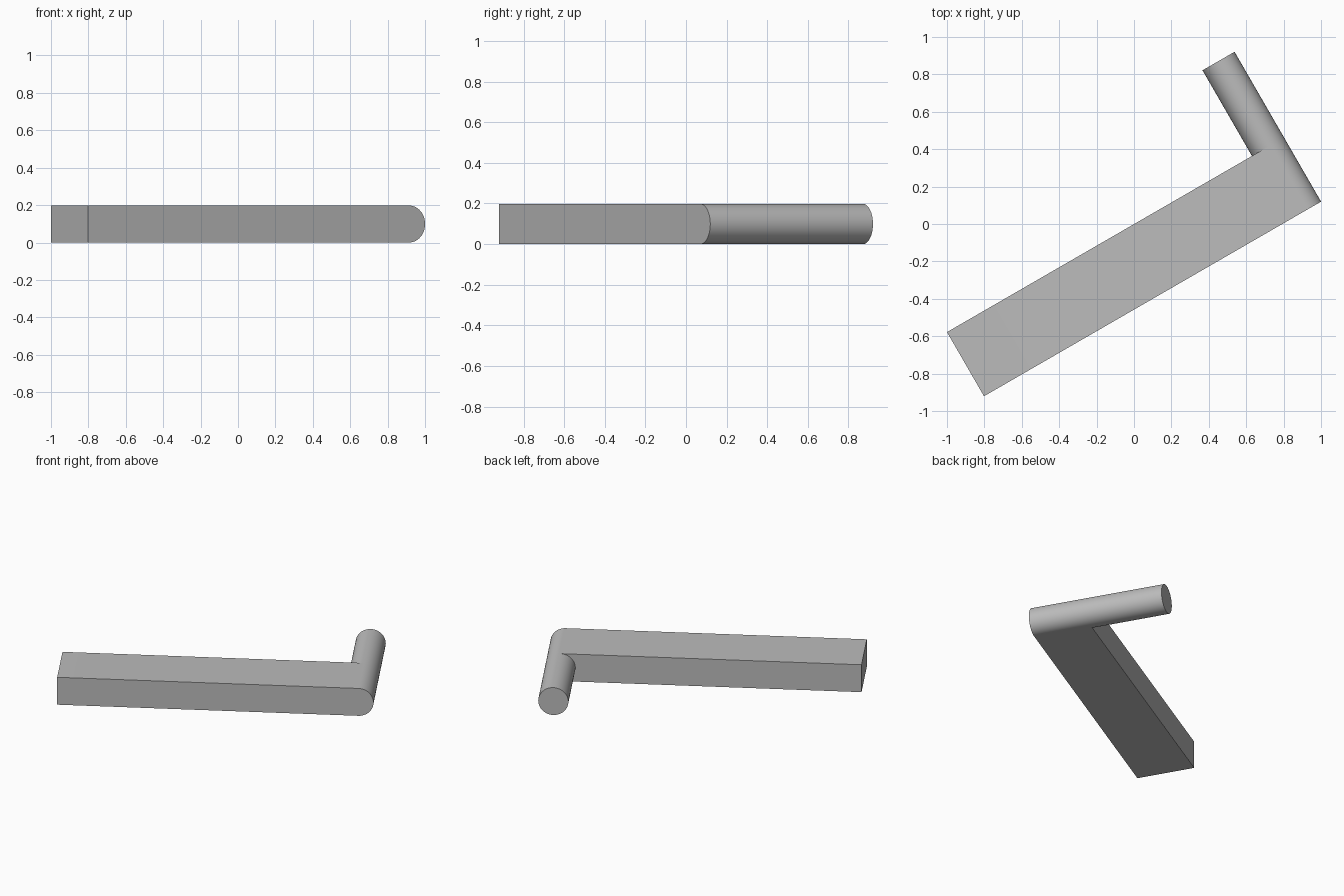
import bpy, bmesh, math
from mathutils import Matrix, Vector

cube = bpy.data.objects.get("Cube")
if cube:
    bpy.data.objects.remove(cube, do_unlink=True)

R = 0.099              # rod radius, half the bar thickness
WIDTH = 4 * R          # bar width
START, AXIS = -1.155, 0.827   # square end of the bar, rod centre line
FRONT, ROD_LENGTH = -0.3965, 0.925
STEPS = 32
TURN = Matrix.Rotation(math.radians(30), 4, 'Z')

grey = bpy.data.materials.new("plain_grey")
grey.use_nodes = True
colour = (0.5, 0.5, 0.5, 1)
grey.diffuse_color = colour
grey.node_tree.nodes["Principled BSDF"].inputs["Base Color"].default_value = colour


def arc(first, last, steps):
    """Points on the rod outline between two angles in degrees."""
    angles = [math.radians(first + (last - first) * i / steps) for i in range(steps + 1)]
    return [(AXIS + R * math.cos(a), R + R * math.sin(a)) for a in angles]


def extrude_profile(name, profile, y0, y1):
    """Extrude an x-z outline along y, then turn it about the vertical axis."""
    bm = bmesh.new()
    face = bm.faces.new([bm.verts.new((x, y0, z)) for x, z in profile])
    result = bmesh.ops.extrude_face_region(bm, geom=[face])
    verts = [v for v in result["geom"] if isinstance(v, bmesh.types.BMVert)]
    bmesh.ops.translate(bm, vec=Vector((0, y1 - y0, 0)), verts=verts)
    bmesh.ops.recalc_face_normals(bm, faces=bm.faces)
    bm.transform(TURN)
    mesh = bpy.data.meshes.new(name)
    bm.to_mesh(mesh)
    bm.free()
    mesh.materials.append(grey)
    obj = bpy.data.objects.new(name, mesh)
    bpy.context.collection.objects.link(obj)
    bpy.ops.object.select_all(action='DESELECT')
    obj.select_set(True)
    bpy.context.view_layer.objects.active = obj
    bpy.ops.object.shade_smooth_by_angle(angle=math.radians(30))
    return obj


# Flat bar with one half-round end
bar_outline = [(START, 2 * R), (START, 0)] + arc(-90, 90, STEPS)
extrude_profile("bar", bar_outline, FRONT, FRONT + WIDTH)

# Round rod that carries on from the rounded end
extrude_profile("rod", arc(-90, 270, 2 * STEPS)[:-1], FRONT + WIDTH, FRONT + ROD_LENGTH)
